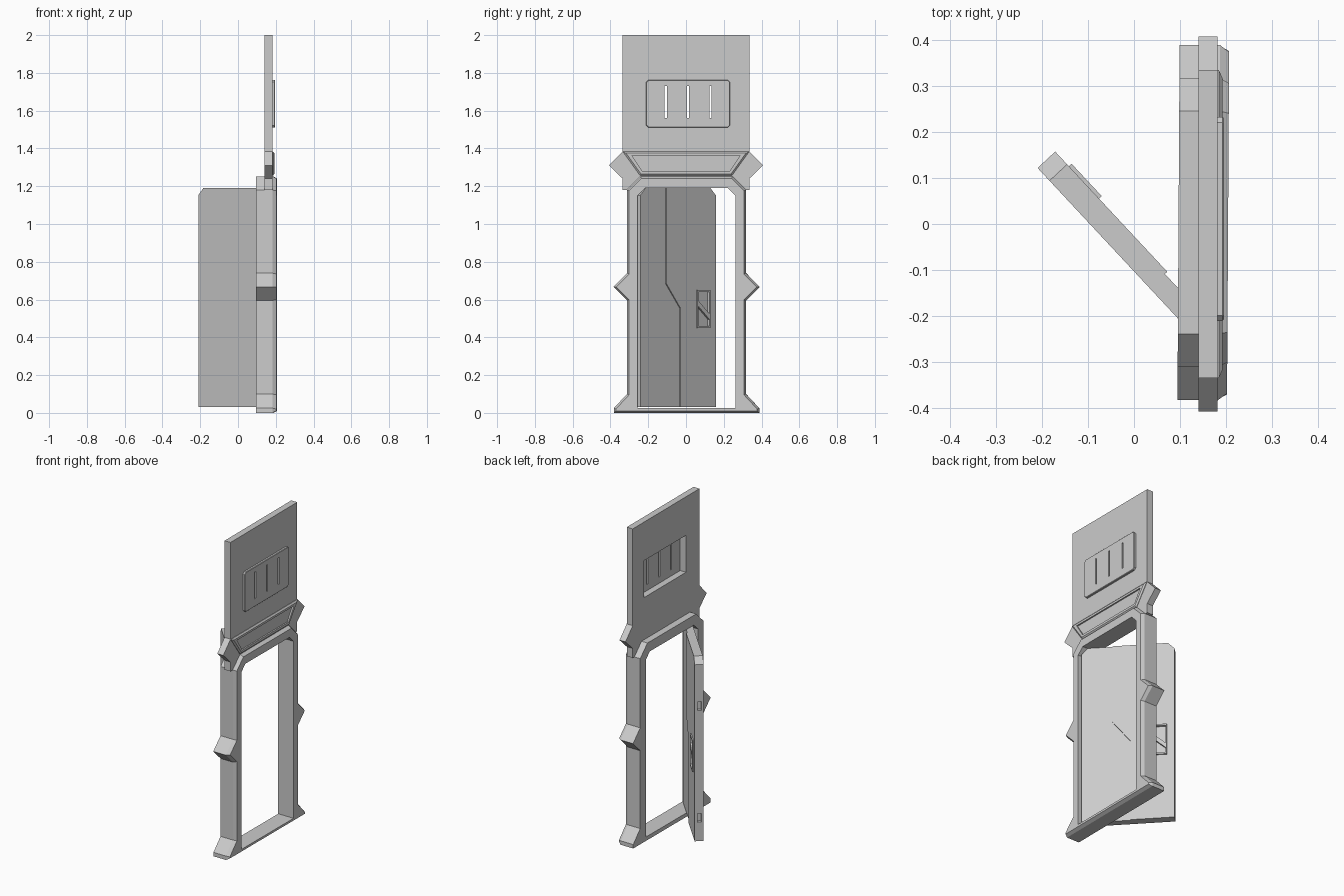
import bpy, bmesh, math
from mathutils import Vector

if "Cube" in bpy.data.objects:
    bpy.data.objects.remove(bpy.data.objects["Cube"])


def inset_poly(pts, d):
    """Mitred inward offset of a counter-clockwise outline."""
    out, n = [], len(pts)
    for i in range(n):
        a, b, c = (Vector(pts[(i + k) % n]) for k in (-1, 0, 1))
        e1, e2 = (b - a).normalized(), (c - b).normalized()
        n1, n2 = Vector((-e1.y, e1.x)), Vector((-e2.y, e2.x))
        out.append(tuple(b + (n1 + n2) * d / (1 + n1.dot(n2))))
    return out


def slab(name, pts, x0, x1, bevel=0, depth=0):
    """Extrude a (y, z) outline along x, optionally chamfering the +x rim."""
    layers = [(x0, pts), (x1 - depth, pts)]
    if bevel:
        layers.append((x1, inset_poly(pts, bevel)))
    bm = bmesh.new()
    rings = [[bm.verts.new((x, y, z)) for y, z in p] for x, p in layers]
    n = len(pts)
    bm.faces.new(rings[0][::-1])
    bm.faces.new(rings[-1])
    for r, s in zip(rings, rings[1:]):
        for i in range(n):
            j = (i + 1) % n
            bm.faces.new((r[i], r[j], s[j], s[i]))
    bmesh.ops.recalc_face_normals(bm, faces=bm.faces)
    mesh = bpy.data.meshes.new(name)
    bm.to_mesh(mesh)
    bm.free()
    ob = bpy.data.objects.new(name, mesh)
    bpy.context.collection.objects.link(ob)
    return ob


def mirror(right):
    """Right half outline, bottom to top, to full counter-clockwise outline."""
    return right + [(-y, z) for y, z in reversed(right)]


def rect(y0, y1, z0, z1, c=0):
    if not c:
        return [(y0, z0), (y1, z0), (y1, z1), (y0, z1)]
    return [(y0 + c, z0), (y1 - c, z0), (y1, z0 + c), (y1, z1 - c),
            (y1 - c, z1), (y0 + c, z1), (y0, z1 - c), (y0, z0 + c)]


def cut(ob, *cutters):
    for c in cutters:
        c.hide_render = True
        m = ob.modifiers.new("cut", 'BOOLEAN')
        m.operation, m.solver, m.object = 'DIFFERENCE', 'EXACT', c
        bpy.context.view_layer.objects.active = ob
        bpy.ops.object.modifier_apply(modifier=m.name)
        bpy.data.objects.remove(c)


# Door frame with side knobs and chamfered front rim
frame = slab("door_frame", mirror([
    (0.385, 0), (0.385, 0.025), (0.315, 0.1), (0.315, 0.595), (0.387, 0.667),
    (0.315, 0.74), (0.315, 1.18), (0.243, 1.252)]), 0.097, 0.205, 0.011, 0.02)
cut(frame, slab("opening", mirror([(0.26, 0.025), (0.26, 1.15), (0.22, 1.19)]), 0, 0.3))
frame.location.y = 0.004
frame.rotation_euler.z = -0.006

# Upper panel with ears, resting on the frame's sloped shoulders
panel = slab("upper_panel", mirror([
    (0.243, 1.25), (0.315, 1.18), (0.335, 1.18), (0.335, 1.24), (0.408, 1.31),
    (0.335, 1.385), (0.335, 2.0)]), 0.14, 0.182)
cut(panel, slab("window", rect(-0.2, 0.222, 1.52, 1.755), 0.1, 0.3))

# Vent plate with three slots
vent = slab("vent_plate", rect(-0.211, 0.233, 1.51, 1.763, 0.012), 0.181, 0.196, 0.003, 0.003)
cut(vent, *[slab("slot", rect(y - 0.006, y + 0.006, 1.56, 1.73), 0.1, 0.3)
            for y in (-0.107, 0.01, 0.13)])

# Recessed trapezoid fascia above the doorway
fascia = slab("fascia", mirror([(0.243, 1.256), (0.335, 1.384)]), 0.181, 0.193, 0.009, 0.008)
cut(fascia, slab("recess", mirror([(0.232, 1.28), (0.285, 1.362)]), 0.184, 0.3))

# Open door: local x is thickness, local -y runs from free edge to hinge
W, T, Z0, Z1, C = 0.54, 0.0524, 0.03, 1.19, 0.038
door = slab("door_leaf", [(-W, Z0), (0, Z0), (0, Z1 - C), (-C, Z1),
                          (C - W, Z1), (-W, Z1 - C)], 0, T - 0.007)
raised = slab("door_raised_half", [(-0.256, Z0), (0, Z0), (0, Z1 - C), (-C, Z1),
                                   (-0.358, Z1), (-0.358, 0.685), (-0.256, 0.555)],
              T - 0.007, T)
cut(door, *[slab("bolt_hole", rect(-0.02, 0.02, z, z + 0.055), 0.014, 0.036)
            for z in (0.15, 0.86)])

# Handle surround, its pocket and diagonal grip
handle = slab("handle_surround", rect(-0.14, -0.044, 0.45, 0.65), T - 0.001, T + 0.008)
pocket = rect(-0.132, -0.052, 0.46, 0.64)
cut(handle, slab("pocket", pocket, 0, 0.2))
cut(raised, slab("pocket", pocket, 0, 0.2))
grip = slab("handle_grip", [(-0.132, 0.565), (-0.052, 0.495), (-0.052, 0.525),
                            (-0.132, 0.595)], T - 0.007, T + 0.006)
for ob in (door, raised, handle, grip):
    ob.location = (-0.21, 0.122, 0)
    ob.rotation_euler.z = math.radians(43)
